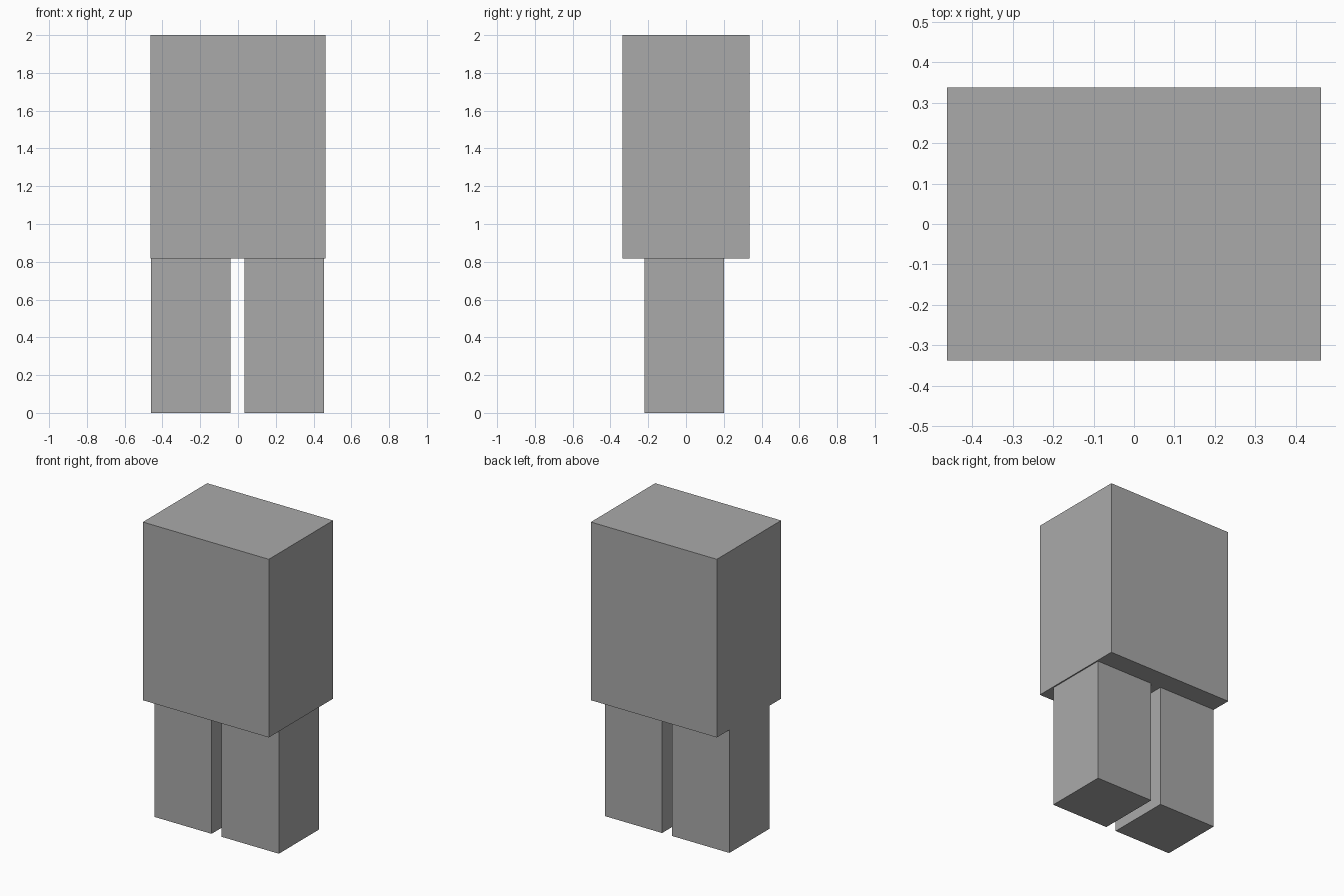
import bpy
from mathutils import Vector

cube = bpy.data.objects.get("Cube")
if cube:
    bpy.data.objects.remove(cube, do_unlink=True)

# Single plain grey
grey = bpy.data.materials.new("plain_grey")
grey.use_nodes = True
colour = (0.4, 0.4, 0.4, 1)
grey.diffuse_color = colour
grey.node_tree.nodes["Principled BSDF"].inputs["Base Color"].default_value = colour


def box(name, low, high):
    """Add a flat-sided block spanning two opposite corners."""
    low, high = Vector(low), Vector(high)
    bpy.ops.mesh.primitive_cube_add(size=1, location=(low + high) / 2)
    obj = bpy.context.object
    obj.name = name
    obj.scale = high - low
    bpy.ops.object.transform_apply(location=False, rotation=False, scale=True)
    obj.data.materials.append(grey)
    return obj


# Large upper block
HIP = 0.818
box("body", (-0.462, -0.337, HIP), (0.462, 0.337, 2))

# Two legs, with a narrow gap between them
for name, centre in (("right_leg", -0.25), ("left_leg", 0.244)):
    box(name, (centre - 0.21, -0.22, 0), (centre + 0.21, 0.202, HIP))
